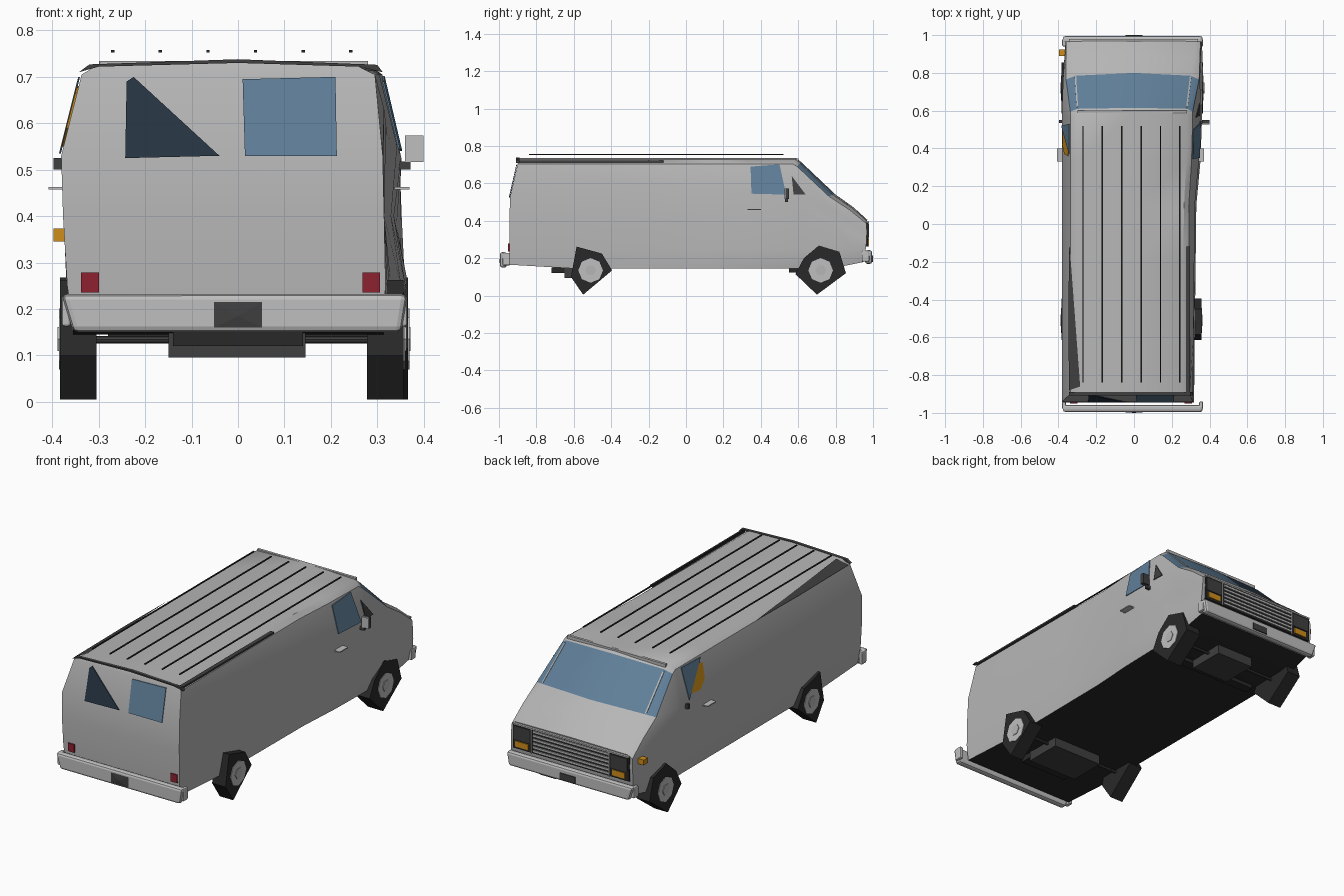
import bpy, bmesh, math
from mathutils import Vector
from mathutils.bvhtree import BVHTree

if "Cube" in bpy.data.objects:
    bpy.data.objects.remove(bpy.data.objects["Cube"])


def material(name, r, g, b):
    m = bpy.data.materials.new(name)
    m.diffuse_color = (r, g, b, 1)
    m.use_nodes = True
    m.node_tree.nodes["Principled BSDF"].inputs["Base Color"].default_value = m.diffuse_color
    return m


PAINT = material("grey paint", .47, .47, .47)
CHROME = material("light metal", .52, .52, .52)
BLACK = material("black rubber", .022, .022, .022)
DARK = material("dark trim", .05, .05, .05)
GLASS = material("blue glass", .115, .21, .315)
DIM = material("dim glass", .02, .035, .055)
RED = material("red lens", .27, .015, .03)
AMBER = material("amber lens", .62, .27, .01)


def make(name, verts, faces, mats, smooth=True):
    me = bpy.data.meshes.new(name)
    me.from_pydata([tuple(v) for v in verts], [], faces)
    for m in mats:
        me.materials.append(m)
    bm = bmesh.new()
    bm.from_mesh(me)
    bmesh.ops.recalc_face_normals(bm, faces=bm.faces)
    bm.to_mesh(me)
    bm.free()
    ob = bpy.data.objects.new(name, me)
    bpy.context.collection.objects.link(ob)
    if smooth:
        bpy.ops.object.select_all(action='DESELECT')
        ob.select_set(True)
        bpy.context.view_layer.objects.active = ob
        bpy.ops.object.shade_smooth_by_angle(angle=math.radians(35))
    return ob


def prism(name, pts, axis, a, b, mat, bevel=0):
    """Extrude a 2D outline along an axis from a to b."""
    def put(p, d):
        p = list(p)
        p.insert(axis, d)
        return p
    n = len(pts)
    faces = [list(range(n)), list(range(n, 2 * n))]
    faces += [[i, (i + 1) % n, n + (i + 1) % n, n + i] for i in range(n)]
    ob = make(name, [put(p, a) for p in pts] + [put(p, b) for p in pts], faces, [mat], False)
    if bevel:
        m = ob.modifiers.new("rounding", 'BEVEL')
        m.width, m.segments = bevel, 2
    return ob


def box(name, x0, x1, y0, y1, z0, z1, mat, bevel=0):
    return prism(name, [(x0, y0), (x1, y0), (x1, y1), (x0, y1)], 2, z0, z1, mat, bevel)


def tube(name, cx, cy, cz, r, length, mat, n=12):
    pts = [(cy + r * math.cos(i * math.tau / n), cz + r * math.sin(i * math.tau / n)) for i in range(n)]
    return prism(name, pts, 0, cx - length / 2, cx + length / 2, mat)


def mix(a, b, t):
    return [u + (v - u) * t for u, v in zip(a, b)]


# Body shell: each section has seven levels from floor to roof centre
verts, rings = [], 0


def ring(ys, zs, left, right, belt):
    """Add one section; belt is the height of the crease on the right side."""
    global rings
    rings += 1
    verts.extend((-left[i], ys[i], zs[i]) for i in range(7))
    verts.extend((right[i], ys[i], belt if i == 3 else zs[i]) for i in range(5, -1, -1))


LEVELS = [.145, .25, .40, .53, .705, .727, .735]
LEFT = [.355, .368, .377, .381, .337, .30, 0]
REAR_R = [.312, .318, .315, .312, .295, .25, 0]
MID_R = [.32, .33, .315, .322, .29, .265, 0]
CAB_R = [.34, .361, .336, .352, .311, .28, 0]
ring([-.94, -.945, -.945, -.94, -.90, -.89, -.89], [.165] + LEVELS[1:], LEFT, REAR_R, .53)
for y, a, b, t in ((-.6, REAR_R, MID_R, .3), (-.2, REAR_R, MID_R, .7), (.1, REAR_R, MID_R, 1), (.33, MID_R, CAB_R, .7)):
    ring([y] * 7, LEVELS, LEFT, mix(a, b, t), .58 - .085 * y)
ring([.58, .58, .58, .58, .57, .585, .59], LEVELS, LEFT, CAB_R, .525)
ring([.62, .62, .62, .62, .595, .61, .615], LEVELS[:4] + [.69, .71, .715], LEFT, CAB_R, .52)
# windscreen base, rounded bonnet and nose
COWL = ([.80, .80, .79, .77, .765, .785, .80], [.15, .26, .38, .47, .53, .54, .54],
        [.355, .37, .375, .375, .36, .31, 0], [.345, .365, .342, .35, .345, .30, 0])
NOSE = ([.95, .96, .965, .967, .965, .967, .97], [.18, .24, .29, .34, .385, .40, .405],
        [.345, .36, .362, .362, .36, .33, 0], [.345, .36, .358, .355, .352, .33, 0])
bonnet = [mix(a, b, .55) for a, b in zip(COWL, NOSE)]
bonnet[1] = [z + (.008 if i > 3 else 0) for i, z in enumerate(bonnet[1])]
for sec in (COWL, bonnet, NOSE):
    ring(*sec, sec[1][3])

faces, index = [], []
for s in range(rings - 1):
    for k in range(13):
        a, b = s * 13 + k, s * 13 + (k + 1) % 13
        faces.append([a, b, b + 13, a + 13])
        # windscreen wraps between the roof lip and the bonnet; the floor is black
        index.append(1 if s == 6 and 4 <= k <= 7 else 2 if k == 12 else 0)
for base in (0, 13 * (rings - 1)):
    for k in range(6):
        q = [base + k, base + k + 1, base + 11 - k, base + 12 - k]
        faces.append(list(dict.fromkeys(q)))
        index.append(0)
body = make("body_shell", verts, faces, [PAINT, GLASS, BLACK])
for p, i in zip(body.data.polygons, index):
    p.material_index = i
tree = BVHTree.FromPolygons([Vector(v) for v in verts], faces)


def plate(name, pts, direction, mat, lift=.006):
    """Lay a flat panel on the body, projected along a direction."""
    axis = 0 if direction[0] else 1
    d = Vector(direction)
    out = []
    for u, z in pts:
        o = Vector((0, u, z)) if axis == 0 else Vector((u, 0, z))
        hit = tree.ray_cast(o - d * 3, d)[0]
        out.append(hit - d * lift)
    n = len(out)
    back = [v + d * .004 for v in out]
    f = [list(range(n)), list(range(n, 2 * n))] + [[i, (i + 1) % n, n + (i + 1) % n, n + i] for i in range(n)]
    return make(name, out + back, f, [mat], False)


# Side, quarter and rear windows
FROM_R, FROM_L, FROM_REAR, FROM_NOSE = (-1, 0, 0), (1, 0, 0), (0, 1, 0), (0, -1, 0)
plate("right_door_window", [(.345, .69), (.50, .702), (.535, .54), (.35, .545)], FROM_R, GLASS)
plate("right_quarter_window", [(.565, .64), (.575, .54), (.64, .54)], FROM_R, DARK, .004)
plate("left_door_window", [(.37, .695), (.53, .70), (.52, .535)], FROM_L, GLASS)
plate("left_amber_panel", [(.36, .665), (.40, .68), (.47, .62), (.50, .56), (.42, .55), (.37, .59)], FROM_L, AMBER, .004)
plate("rear_window_left", [(-.24, .69), (-.225, .70), (-.04, .53), (-.243, .525)], FROM_REAR, DIM)
plate("rear_window_right", [(.01, .695), (.21, .70), (.213, .53), (.015, .53)], FROM_REAR, GLASS)

# Windscreen pillars
for side, s, t, b in (("left", -1, .30, .31), ("right", 1, .28, .30)):
    plate(side + "_pillar", [(s * (t - .004), .702), (s * (t + .004), .702), (s * (b + .004), .545), (s * (b - .004), .545)],
          FROM_NOSE, PAINT, .004)

# Tail lights
for side, x0 in (("left", -.338), ("right", .268)):
    box(side + "_tail_light", x0, x0 + .038, -.951, -.935, .235, .278, RED)

# Roof rails, lip and gutters
for i in range(6):
    x = -.27 + i * .1026
    box("roof_rail_%d" % i, x - .0035, x + .0035, -.84, .52, .753, .758, BLACK)
prism("rear_roof_lip", [(-.343, .71), (-.30, .722), (0, .73), (.26, .722), (.312, .71), (.30, .726), (0, .738), (-.32, .727)],
      1, -.908, -.89, DARK)
box("right_gutter", .275, .297, -.89, -.12, .713, .722, DARK)
make("left_gutter", [(-.342, -.10, .71), (-.348, -.45, .71), (-.344, -.88, .71), (-.285, -.86, .735)],
     [[0, 1, 2, 3]], [DARK], False)
box("windscreen_lip", -.30, .28, .588, .602, .717, .734, PAINT)

# Bumpers: tapered rounded bar with wrapped ends and a plate holder
for end, s, z0, z1 in (("rear", -1, .15, .232), ("front", 1, .17, .243)):
    prism(end + "_bumper", [(-.38, z1), (.365, z1), (.352, z0), (-.355, z0)], 1, s * .958, s * .995, CHROME, .012)
    for side, x in (("left", -.38), ("right", .345)):
        box(end + "_bumper_end_" + side, x, x + .02, min(s * .94, s * .98), max(s * .94, s * .98),
            z0 + .012, z1 - .003, CHROME, .006)
make("rear_plate_holder", [(-.052, -.996, .16), (.052, -.996, .16), (.052, -.996, .215), (-.052, -.996, .215), (0, -1, .185)],
     [[0, 1, 4], [1, 2, 4], [2, 3, 4], [3, 0, 4], [0, 1, 2, 3]], [DARK], False)
box("front_plate_holder", -.045, .045, .99, 1.0, .18, .215, DARK)

# Grille, headlights and indicators
box("grille_back", -.345, .338, .955, .973, .262, .39, BLACK)
for i in range(6):
    z = .270 + i * .0205
    box("grille_bar_%d" % i, -.225, .22, .965, .979, z, z + .011, CHROME)
for side, s in (("left", -1), ("right", 1)):
    a, b = sorted((s * .235, s * .335))
    box(side + "_headlight", a, b, .96, .977, .312, .382, DARK)
    box(side + "_indicator", a + .012, b - .012, .96, .978, .273, .303, AMBER)
    a, b = sorted((s * .226, s * .232))
    box(side + "_grille_edge", a, b, .96, .979, .262, .39, CHROME)
box("grille_top_trim", -.345, .338, .955, .979, .388, .396, CHROME)
box("left_side_marker", -.398, -.36, .89, .925, .345, .373, AMBER)

# Mirrors and door handles
box("right_mirror", .36, .40, .533, .550, .517, .574, DARK)
box("right_mirror_face", .36, .40, .527, .533, .517, .574, CHROME)
box("right_mirror_arm", .345, .372, .53, .545, .50, .518, DARK)
box("left_mirror", -.398, -.374, .535, .55, .50, .525, DARK)
for side, x in (("right", .355), ("left", -.39)):
    box(side + "_handle", x - .018, x + .015, .33, .40, .457, .463, CHROME)

# Wheels: coarse angular tyres with round hubs
REAR_TYRE = [(-.585, .262), (-.45, .225), (-.395, .135), (-.55, .005), (-.615, .10)]
FRONT_TYRE = [(.63, .20), (.71, .268), (.82, .235), (.855, .12), (.70, .005), (.585, .115)]
for end, outline, cy, xr in (("rear", REAR_TYRE, -.51, .357), ("front", FRONT_TYRE, .72, .366)):
    for side, x0, x1, s in (("left", -.383, -.305, -1), ("right", .278, xr, 1)):
        prism(end + "_" + side + "_tyre", outline, 0, x0, x1, BLACK)
        xo = x0 if s < 0 else x1
        tube(end + "_" + side + "_rim", xo, cy, .135, .066, .006, CHROME, 8)
        tube(end + "_" + side + "_hub", xo, cy, .135, .03, .012, PAINT, 6)
    tube(end + "_axle", -.015, cy, .134, .008, .60, DARK, 8)

# Underbody tank, crossmember and drive parts
box("fuel_tank", -.15, .145, -.65, -.45, .095, .148, DARK)
box("rear_cross_tube", -.14, .14, -.72, -.65, .12, .15, BLACK)
box("engine_sump", -.11, .11, .60, .80, .10, .15, DARK)
box("front_crossmember", -.28, .28, .55, .60, .125, .15, BLACK)
